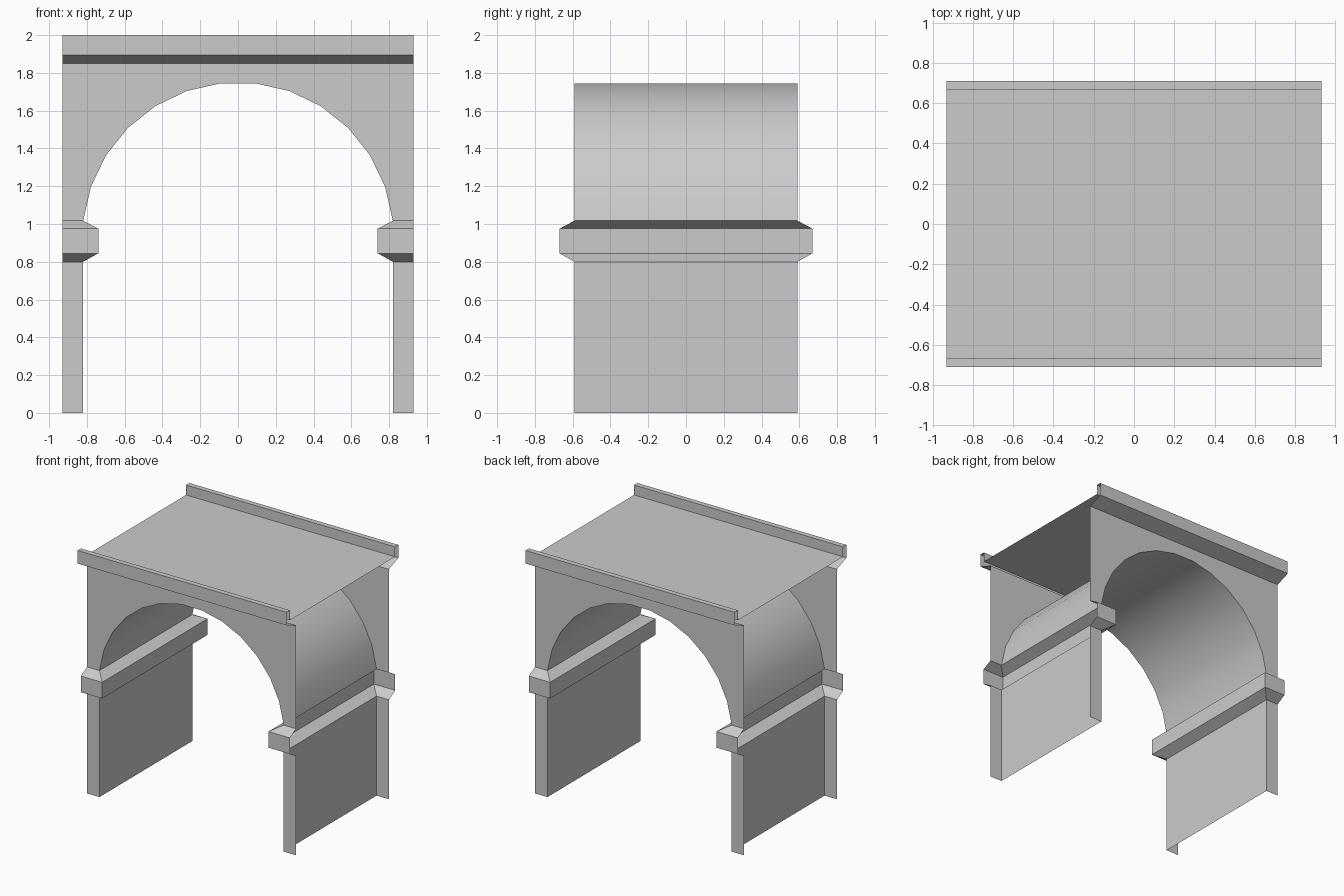
import bpy
import math

if "Cube" in bpy.data.objects:
    bpy.data.objects.remove(bpy.data.objects["Cube"])

HALF_W, WALL_Y = 0.93, 0.59           # half width, face of the walls
RADIUS, CENTRE_Z = 0.825, 0.925       # arch circle
WALL_TOP, DECK_Z = 1.85, 1.92


def loft(name, rows, smooth=False):
    """Open surface through rows of points; normal = row direction x column direction."""
    n = len(rows[0])
    verts = [p for row in rows for p in row]
    faces = [(i * n + j, i * n + j + 1, (i + 1) * n + j + 1, (i + 1) * n + j)
             for i in range(len(rows) - 1) for j in range(n - 1)]
    mesh = bpy.data.meshes.new(name)
    mesh.from_pydata(verts, [], faces)
    for poly in mesh.polygons:
        poly.use_smooth = smooth
    obj = bpy.data.objects.new(name, mesh)
    bpy.context.collection.objects.link(obj)
    return obj


def loft_pair(names, rows):
    """The surface and its copy turned half a circle about z."""
    loft(names[0], rows)
    loft(names[1], [[(-x, -y, z) for x, y, z in row] for row in rows])


# Arch outline, left to right, 13 facets
step = 2 * math.pi / 28
arch = [(RADIUS * math.sin((k - 6.5) * step), CENTRE_Z + RADIUS * math.cos((k - 6.5) * step))
        for k in range(14)]
spring_x, spring_z = arch[-1]

# Barrel vault
loft("vault", [[(x, y, z) for x, z in arch] for y in (WALL_Y, -WALL_Y)], smooth=True)

# Front and back walls above the imposts
lower = [(-HALF_W, spring_z)] + arch + [(HALF_W, spring_z)]
loft_pair(("front_wall", "back_wall"),
          [[(x, -WALL_Y, z) for x, z in lower],
           [(x, -WALL_Y, WALL_TOP) for x, z in lower]])

# Piers with the impost moulding wrapped around three sides (offset, height)
pier_profile = [(0, 0), (0, 0.80), (0.08, 0.845), (0.08, 0.975), (0, spring_z)]
loft_pair(("right_pier", "left_pier"),
          [[(HALF_W, WALL_Y + d, z), (spring_x - d, WALL_Y + d, z),
            (spring_x - d, -WALL_Y - d, z), (HALF_W, -WALL_Y - d, z)]
           for d, z in pier_profile])

# Cornices with low parapets (y, z)
cornice_profile = [(-WALL_Y, WALL_TOP), (-0.71, 1.895), (-0.71, 2.0),
                   (-0.668, 2.0), (-0.668, DECK_Z)]
loft_pair(("front_cornice", "back_cornice"),
          [[(-HALF_W, y, z), (HALF_W, y, z)] for y, z in cornice_profile])

# Deck
loft("deck", [[(-HALF_W, y, DECK_Z), (HALF_W, y, DECK_Z)] for y in (-0.668, 0.668)])
